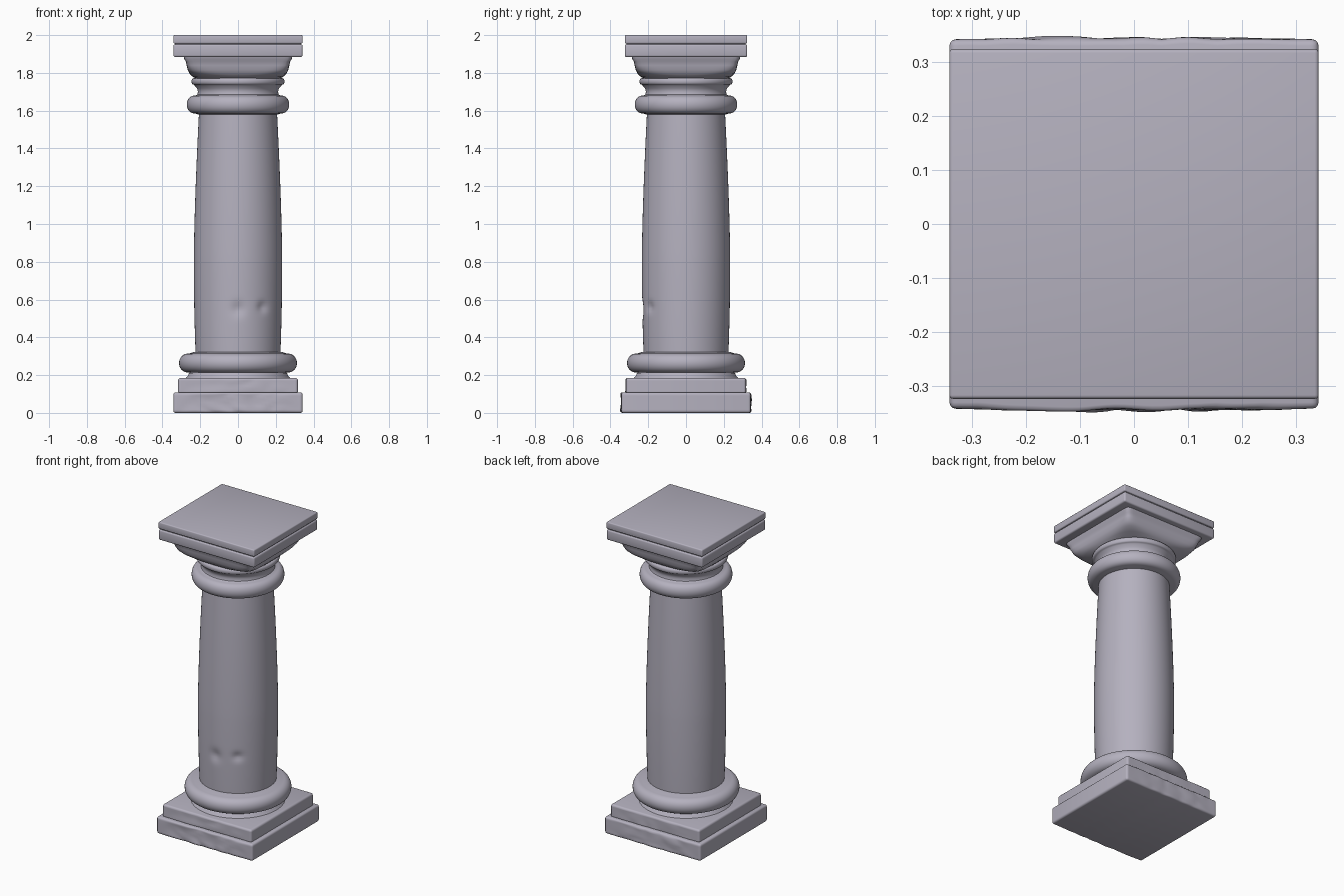
import bpy, bmesh, math
from mathutils import Vector, noise

cube = bpy.data.objects.get("Cube")
if cube:
    bpy.data.objects.remove(cube, do_unlink=True)

stone = bpy.data.materials.new("lavender grey stone")
stone.use_nodes = True
colour = (0.46, 0.44, 0.52, 1)
stone.diffuse_color = colour
stone.node_tree.nodes["Principled BSDF"].inputs["Base Color"].default_value = colour


def finish(name, bm, angle=40):
    bmesh.ops.recalc_face_normals(bm, faces=bm.faces)
    mesh = bpy.data.meshes.new(name)
    bm.to_mesh(mesh)
    bm.free()
    obj = bpy.data.objects.new(name, mesh)
    bpy.context.collection.objects.link(obj)
    mesh.materials.append(stone)
    bpy.ops.object.select_all(action="DESELECT")
    obj.select_set(True)
    bpy.context.view_layer.objects.active = obj
    bpy.ops.object.shade_smooth_by_angle(angle=math.radians(angle))
    return obj


def loft(name, sections, outline, steps=96, wear=None, angle=40):
    """Stack closed outlines, one for each section, and cap both ends."""
    bm = bmesh.new()
    rings = []
    for section in sections:
        ring = []
        for i in range(steps):
            p = outline(section, math.tau * i / steps)
            ring.append(bm.verts.new(wear(p) if wear else p))
        rings.append(ring)
    for low, high in zip(rings, rings[1:]):
        for i in range(steps):
            j = (i + 1) % steps
            bm.faces.new((low[i], low[j], high[j], high[i]))
    bm.faces.new(rings[0])
    bm.faces.new(rings[-1])
    return finish(name, bm, angle)


def circle(section, a):
    r, z = section
    return Vector((r * math.cos(a), r * math.sin(a), z))


def squircle(section, a):
    # higher power gives squarer corners
    half, z, power = section
    c, s = math.cos(a), math.sin(a)
    r = half / (abs(c) ** power + abs(s) ** power) ** (1 / power)
    return Vector((r * c, r * s, z))


def slab(name, half_x, half_y, z0, z1, rough=0.0, round_edge=0.012):
    """Square block with softened edges and optional chipped front and back."""
    bm = bmesh.new()
    bmesh.ops.create_cube(bm, size=1)
    for v in bm.verts:
        v.co = Vector((v.co.x * 2 * half_x, v.co.y * 2 * half_y,
                       z0 + (v.co.z + 0.5) * (z1 - z0)))
    bmesh.ops.bevel(bm, geom=bm.edges[:], offset=round_edge, segments=3,
                    profile=0.5, affect="EDGES")
    if rough:
        for axis, count in ((0, 40), (2, 6)):
            low, high = ((-half_x, half_x), (z0, z1))[axis // 2]
            for i in range(1, count):
                normal, point = Vector(), Vector()
                normal[axis] = 1
                point[axis] = low + (high - low) * i / count
                bmesh.ops.bisect_plane(bm, geom=bm.verts[:] + bm.edges[:] + bm.faces[:],
                                       plane_co=point, plane_no=normal)
        for v in bm.verts:
            if abs(v.co.y) > half_y * 0.9:
                fade = 1 - (v.co.x / half_x) ** 2
                bump = noise.noise(Vector((v.co.x * 9, v.co.y * 5, v.co.z * 22)))
                v.co.y += math.copysign(rough * bump * fade, v.co.y)
    return finish(name, bm, 50)


def torus_profile(inner, outer, z0, z1, count=16):
    mid, half = (z0 + z1) / 2, (z1 - z0) / 2
    return [(inner + (outer - inner) * math.cos(t) ** 0.8 if abs(math.cos(t)) > 1e-6 else inner,
             mid + half * math.sin(t))
            for t in (-math.pi / 2 + math.pi * i / count for i in range(count + 1))]


# Stepped square base
slab("lower_plinth", 0.342, 0.342, 0.0, 0.108, rough=0.012)
slab("upper_plinth", 0.317, 0.317, 0.10, 0.185, rough=0.006)

# Base moulding
loft("base_moulding", [(0.28, 0.18), (0.266, 0.195), (0.26, 0.21)]
     + torus_profile(0.255, 0.312, 0.213, 0.315) + [(0.235, 0.322)], circle)


# Swelling shaft with two worn dents at the front
def dent(p):
    for x, z, width, depth in ((0.0, 0.55, 0.035, 0.012), (0.13, 0.56, 0.025, 0.012)):
        if p.y < 0:
            d = ((p.x - x) ** 2 + (p.z - z) ** 2) / width ** 2
            p = p - Vector((p.x, p.y, 0)).normalized() * depth * math.exp(-d)
    return p


def shaft_radius(z):
    if z < 0.8:
        return 0.234 - 0.010 * ((0.8 - z) / 0.5) ** 2
    return 0.234 - 0.028 * ((z - 0.8) / 0.8) ** 1.5


heights = [0.31 + 1.29 * i / 80 for i in range(81)]
loft("shaft", [(shaft_radius(z), z) for z in heights], circle, 128, dent)

# Rounded collar, concave neck and thin ring under the capital
loft("neck_moulding", [(0.205, 1.578)] + torus_profile(0.225, 0.271, 1.585, 1.68)
     + [(0.216, 1.685), (0.212, 1.70), (0.217, 1.718), (0.23, 1.733)]
     + torus_profile(0.234, 0.246, 1.738, 1.772, 8) + [(0.215, 1.776)], circle)

# Square flared capital that grows out of the round neck
loft("capital", [(0.215, 1.762, 2), (0.226, 1.772, 2.6), (0.243, 1.782, 4),
                 (0.257, 1.797, 7), (0.266, 1.815, 12), (0.272, 1.84, 20),
                 (0.276, 1.86, 26), (0.284, 1.872, 30), (0.288, 1.89, 30)],
     squircle, 160, angle=50)

# Two-layer top slab with a thin groove
slab("lower_abacus", 0.342, 0.324, 1.884, 1.951, round_edge=0.01)
slab("abacus_groove", 0.333, 0.315, 1.94, 1.965, round_edge=0.002)
slab("upper_abacus", 0.342, 0.324, 1.955, 2.0, round_edge=0.007)
